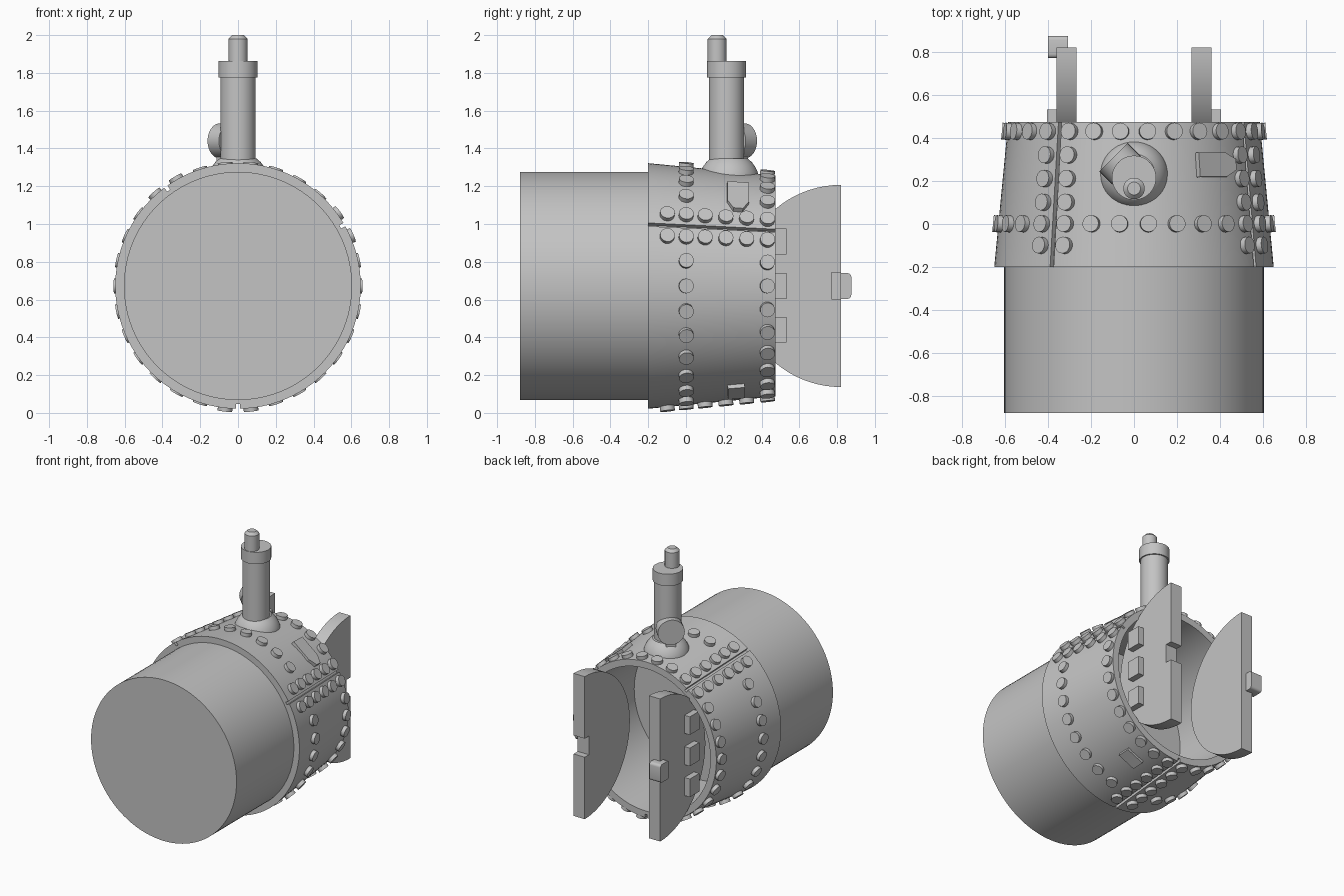
import bpy, bmesh, math
from math import sin, cos, radians, pi
from mathutils import Matrix, Vector

cube = bpy.data.objects.get("Cube")
if cube:
    bpy.data.objects.remove(cube, do_unlink=True)

grey = bpy.data.materials.new("plain_grey")
grey.use_nodes = True
COLOUR = (0.55, 0.55, 0.55, 1)
grey.diffuse_color = COLOUR
grey.node_tree.nodes["Principled BSDF"].inputs["Base Color"].default_value = COLOUR

ZC = 0.672                      # height of the barrel axis
Y0, Y1 = -0.2, 0.475            # front and back of the tapered collar
SEAMS = (30, 126, 270)          # seam angles around the barrel
BARREL = Matrix(((1, 0, 0, 0), (0, 0, 1, 0), (0, 1, 0, ZC), (0, 0, 0, 1)))


def finish(bm, name, smooth=True):
    bmesh.ops.remove_doubles(bm, verts=bm.verts, dist=1e-5)
    bmesh.ops.recalc_face_normals(bm, faces=bm.faces)
    mesh = bpy.data.meshes.new(name)
    bm.to_mesh(mesh)
    bm.free()
    obj = bpy.data.objects.new(name, mesh)
    bpy.context.collection.objects.link(obj)
    mesh.materials.append(grey)
    if smooth:
        bpy.ops.object.select_all(action='DESELECT')
        obj.select_set(True)
        bpy.context.view_layer.objects.active = obj
        bpy.ops.object.shade_smooth_by_angle(angle=radians(35))
    return obj


def sweep(name, profile, matrix, a0=0, a1=360, steps=64, closed=False):
    """Turn a (radius, height) profile about the local z axis."""
    bm = bmesh.new()
    rows = []
    for i in range(steps + 1):
        a = radians(a0 + (a1 - a0) * i / steps)
        rows.append([bm.verts.new(matrix @ Vector((r * cos(a), r * sin(a), h)))
                     for r, h in profile])
    n = len(profile)
    for p, q in zip(rows, rows[1:]):
        for j in range(n if closed else n - 1):
            k = (j + 1) % n
            bm.faces.new((p[j], p[k], q[k], q[j]))
    if a1 - a0 < 360:
        bm.faces.new(rows[0])
        bm.faces.new(rows[-1])
    return finish(bm, name)


def prism(name, outline, depth0, depth1, matrix, smooth=False):
    """Extrude a flat outline along the local z axis."""
    bm = bmesh.new()
    low = [bm.verts.new(matrix @ Vector((u, v, depth0))) for u, v in outline]
    high = [bm.verts.new(matrix @ Vector((u, v, depth1))) for u, v in outline]
    bm.faces.new(low)
    bm.faces.new(high)
    for i in range(len(low)):
        j = (i + 1) % len(low)
        bm.faces.new((low[i], low[j], high[j], high[i]))
    return finish(bm, name, smooth)


def rect(u0, u1, v0, v1):
    return [(u0, v0), (u1, v0), (u1, v1), (u0, v1)]


def collar_radius(y):
    return 0.65 + (0.585 - 0.65) * (y - Y0) / (Y1 - Y0)


def on_collar(angle, y):
    """Frame on the collar: x runs round it, y along it, z outwards."""
    a, r = radians(angle), collar_radius(y)
    normal = Vector((cos(a), 0.096, sin(a))).normalized()
    around = Vector((-sin(a), 0, cos(a)))
    along = normal.cross(around)
    frame = Matrix((around, along, normal)).transposed().to_4x4()
    return Matrix.Translation((r * cos(a), y, ZC + r * sin(a))) @ frame


# Main barrel
sweep("barrel", [(0, -0.88), (0.604, -0.88), (0.604, -0.15), (0, -0.15)], BARREL, steps=96)

# Collar: inner liner and three outer panels with gaps between them
sweep("collar_liner", [(0.625, Y0), (0.56, Y1), (0.535, Y1), (0.535, Y0)],
      BARREL, steps=96, closed=True)
panel = [(0.65, Y0), (0.585, Y1), (0.55, Y1), (0.61, Y0)]
for i, start in enumerate(SEAMS):
    end = SEAMS[(i + 1) % 3]
    end += 360 if end < start else 0
    sweep(f"collar_panel_{i + 1}", panel, BARREL, start + 0.9, end - 0.9, 32, True)

# Rivets: two full rings and a double row along every seam
spots = [(12 * i, y) for i in range(30) for y in (0, 0.43)]
spots += [(s + side, y) for s in SEAMS for side in (-6, 6) for y in (-0.1, 0.1, 0.21, 0.32)]
bm = bmesh.new()
for angle, y in spots:
    bmesh.ops.create_cone(bm, cap_ends=True, segments=20, radius1=0.039, radius2=0.039,
                          depth=0.04, matrix=on_collar(angle, y) @ Matrix.Translation((0, 0, 0.005)))
finish(bm, "rivets")

# Raised plates on the collar
prism("pointed_plate", [(0.11, -0.057), (0.11, 0.057), (-0.05, 0.057),
                        (-0.11, 0.025), (-0.11, -0.025), (-0.05, -0.057)],
      -0.03, 0.016, on_collar(51, 0.275))
prism("small_plate", rect(-0.07, 0.07, -0.045, 0.045), -0.02, 0.018, on_collar(-66, 0.265))

# Two open half-round doors, outline in y and z, thickness along x
ALONG_X = Matrix(((0, 0, 1, 0), (1, 0, 0, 0), (0, 1, 0, 0), (0, 0, 0, 1)))
EDGE, R = 0.82, 0.535
arc = [(EDGE + R * cos(pi / 2 + pi * i / 40), ZC + R * sin(pi / 2 + pi * i / 40))
       for i in range(41)]
notch = [(EDGE, ZC - 0.07), (EDGE - 0.05, ZC - 0.07), (EDGE - 0.05, ZC + 0.07), (EDGE, ZC + 0.07)]
for side, label in ((1, "left"), (-1, "right")):
    outline = arc + notch if side > 0 else arc
    prism(f"{label}_door", outline, side * 0.267, side * 0.36, ALONG_X, True)
    for i, z in enumerate((0.44, ZC, 0.907)):
        prism(f"{label}_hinge_{i + 1}", rect(0.42, 0.532, z - 0.068, z + 0.068),
              side * 0.35, side * 0.405, ALONG_X)

# Door latch with rounded corners
latch = []
for i in range(4):
    for j in range(5):
        a = pi / 2 * (i + j / 4)
        su, sv = (1, -1, -1, 1)[i], (1, 1, -1, -1)[i]
        latch.append((0.823 + su * 0.032 + 0.02 * cos(a), ZC + sv * 0.048 + 0.02 * sin(a)))
prism("door_latch", latch, -0.4, -0.308, ALONG_X, True)

# Upright pipe with flared foot, top ring and offset tip
PIPE = Matrix.Translation((0, 0.215, 0))
sweep("pipe_foot", [(0, 1.2), (0.16, 1.2), (0.157, 1.255), (0.15, 1.28), (0.137, 1.305),
                    (0.12, 1.328), (0.098, 1.347), (0, 1.347)],
      Matrix.Translation((0, 0.228, 0)), steps=48)
sweep("pipe", [(0, 1.25), (0.093, 1.25), (0.093, 1.8), (0, 1.8)], PIPE, steps=48)
sweep("pipe_ring", [(0, 1.775), (0.103, 1.775), (0.103, 1.864), (0, 1.864)], PIPE, steps=48)
sweep("pipe_tip", [(0, 1.84), (0.05, 1.84), (0.05, 1.98), (0.03, 2.0), (0, 2.0)],
      Matrix.Translation((0, 0.165, 0)), steps=32)

# Round valve cap facing diagonally backwards, with a bracket below
s = math.sqrt(0.5)
DIAGONAL = Matrix(((s, 0, -s, 0), (s, 0, s, 0.215), (0, 1, 0, 1.44), (0, 0, 0, 1)))
sweep("valve_cap", [(0, 0.05), (0.093, 0.05), (0.093, 0.135), (0, 0.135)], DIAGONAL, steps=40)
prism("valve_bracket", rect(-0.035, 0.035, -0.14, 0), 0.05, 0.125, DIAGONAL)
